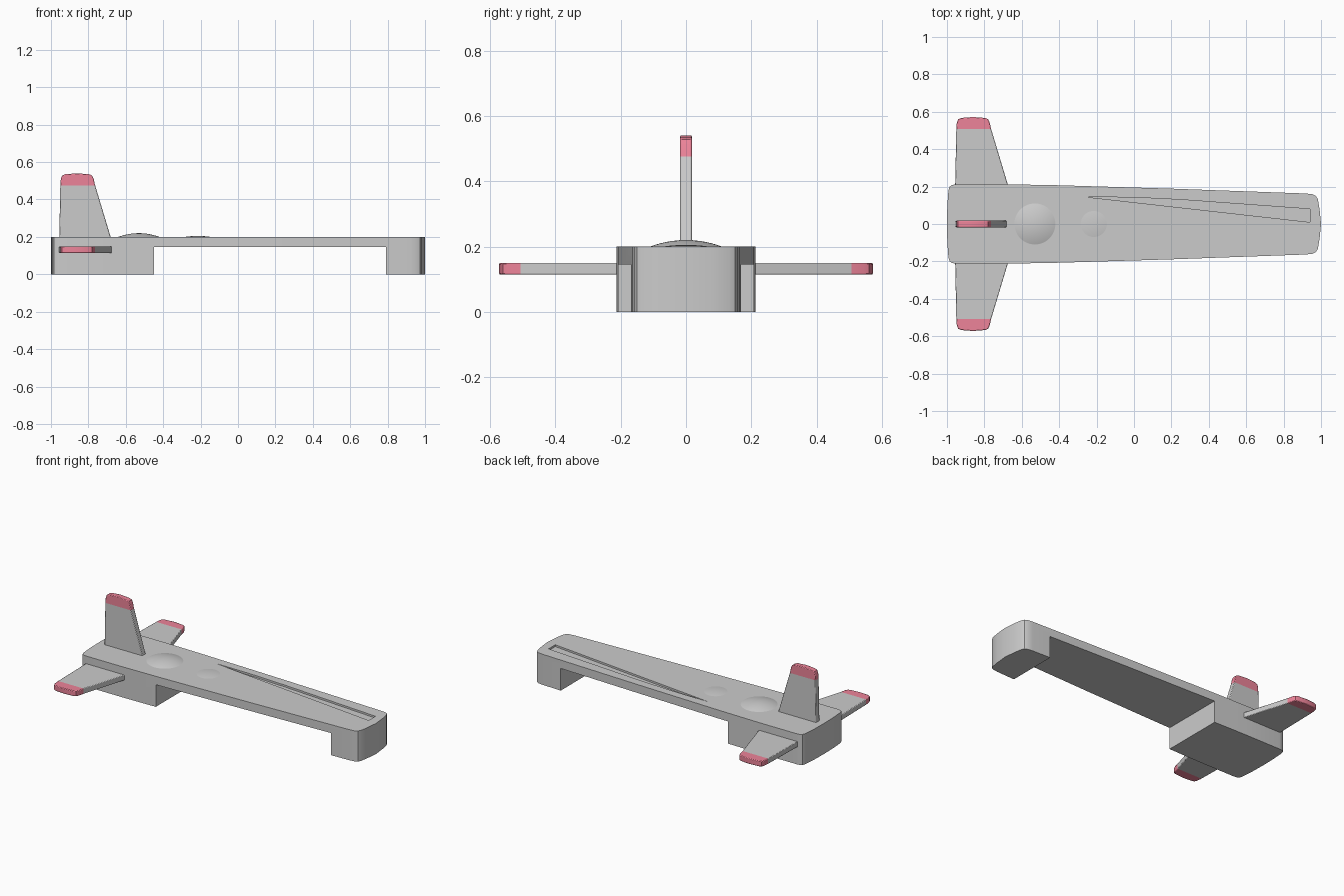
import bpy, bmesh
from mathutils import Matrix, Vector

if "Cube" in bpy.data.objects:
    bpy.data.objects.remove(bpy.data.objects["Cube"])


def prism(name, outline, z0, z1):
    """Extrude a closed xy outline from z0 to z1."""
    bm = bmesh.new()
    face = bm.faces.new([bm.verts.new((x, y, z0)) for x, y in outline])
    ext = bmesh.ops.extrude_face_region(bm, geom=[face])
    moved = [v for v in ext["geom"] if isinstance(v, bmesh.types.BMVert)]
    bmesh.ops.translate(bm, verts=moved, vec=(0, 0, z1 - z0))
    bmesh.ops.recalc_face_normals(bm, faces=bm.faces)
    me = bpy.data.meshes.new(name)
    bm.to_mesh(me)
    bm.free()
    ob = bpy.data.objects.new(name, me)
    bpy.context.collection.objects.link(ob)
    return ob


def activate(ob):
    bpy.ops.object.select_all(action='DESELECT')
    ob.select_set(True)
    bpy.context.view_layer.objects.active = ob


def smooth(ob, angle=0.6):
    activate(ob)
    bpy.ops.object.shade_smooth_by_angle(angle=angle)


def cut(ob, cutter):
    mod = ob.modifiers.new("cut", 'BOOLEAN')
    mod.operation, mod.solver, mod.object = 'DIFFERENCE', 'EXACT', cutter
    activate(ob)
    bpy.ops.object.modifier_apply(modifier=mod.name)
    bpy.data.objects.remove(cutter)


# Tapered body with rounded corners and slightly bowed ends
half = [(-1, 0), (-0.998, 0.1), (-0.992, 0.18), (-0.985, 0.2), (-0.972, 0.209),
        (-0.95, 0.212), (-0.67, 0.212), (-0.4, 0.207), (0.2, 0.189), (0.92, 0.163),
        (0.955, 0.159), (0.973, 0.15), (0.983, 0.132), (0.992, 0.08), (1, 0)]
outline = half + [(x, -y) for x, y in reversed(half[1:-1])]
body = prism("body", outline, 0, 0.2)

# Underside gap between the two feet, and the shallow wedge recess on top
cut(body, prism("gap_cutter", [(-0.45, -0.4), (0.79, -0.4), (0.79, 0.4), (-0.45, 0.4)], -0.1, 0.145))
cut(body, prism("recess_cutter", [(-0.26, 0.145), (0.94, 0.01), (0.94, 0.08),
                                  (0.25, 0.13), (0.0, 0.142)], 0.188, 0.25))
smooth(body)


# Domed buttons: spherical caps on the top surface
def dome(name, x, radius, height):
    bm = bmesh.new()
    bmesh.ops.create_uvsphere(bm, u_segments=48, v_segments=16, radius=1)
    bmesh.ops.bisect_plane(bm, geom=bm.verts[:] + bm.edges[:] + bm.faces[:],
                           plane_co=(0, 0, 0), plane_no=(0, 0, 1), clear_inner=True)
    for v in bm.verts:
        r2 = v.co.x ** 2 + v.co.y ** 2
        v.co = (x + v.co.x * radius, v.co.y * radius, 0.2 + height * (1 - r2))
    me = bpy.data.meshes.new(name)
    bm.to_mesh(me)
    bm.free()
    ob = bpy.data.objects.new(name, me)
    bpy.context.collection.objects.link(ob)
    smooth(ob)


dome("large_button", -0.53, 0.11, 0.02)
dome("small_button", -0.215, 0.07, 0.005)

# Fins: one shared profile measured back from the tip, with a pink end band
grey = bpy.data.materials.new("fin_grey")
grey.diffuse_color = (0.8, 0.8, 0.8, 1)
grey.use_nodes = True
grey.node_tree.nodes["Principled BSDF"].inputs["Base Color"].default_value = grey.diffuse_color
pink = bpy.data.materials.new("tip_pink")
pink.diffuse_color = (0.85, 0.23, 0.32, 1)
pink.use_nodes = True
pink.node_tree.nodes["Principled BSDF"].inputs["Base Color"].default_value = pink.diffuse_color
fin_profile = [(-0.957, -0.42), (-0.657, -0.42), (-0.765, -0.06), (-0.772, -0.028),
               (-0.78, -0.012), (-0.796, -0.005), (-0.86, 0), (-0.924, -0.005),
               (-0.94, -0.012), (-0.947, -0.028), (-0.95, -0.06)]


def fin(name, matrix):
    ob = prism(name, fin_profile, -0.018, 0.018)
    bm = bmesh.new()
    bm.from_mesh(ob.data)
    bmesh.ops.bisect_plane(bm, geom=bm.verts[:] + bm.edges[:] + bm.faces[:],
                           plane_co=(0, -0.065, 0), plane_no=(0, 1, 0))
    for f in bm.faces:
        f.material_index = int(f.calc_center_median().y > -0.065)
    bm.to_mesh(ob.data)
    bm.free()
    ob.data.materials.append(grey)
    ob.data.materials.append(pink)
    ob.data.transform(matrix)
    bev = ob.modifiers.new("soft_edges", 'BEVEL')
    bev.width, bev.segments, bev.angle_limit = 0.004, 2, 1.0
    smooth(ob)


fin("left_fin", Matrix.Translation((0, 0.572, 0.132)))
fin("right_fin", Matrix.Translation((0, -0.572, 0.132)) @ Matrix.Rotation(3.14159265, 4, 'X'))
fin("upright_fin", Matrix.Translation((0, 0, 0.54)) @ Matrix.Rotation(1.57079633, 4, 'X'))
